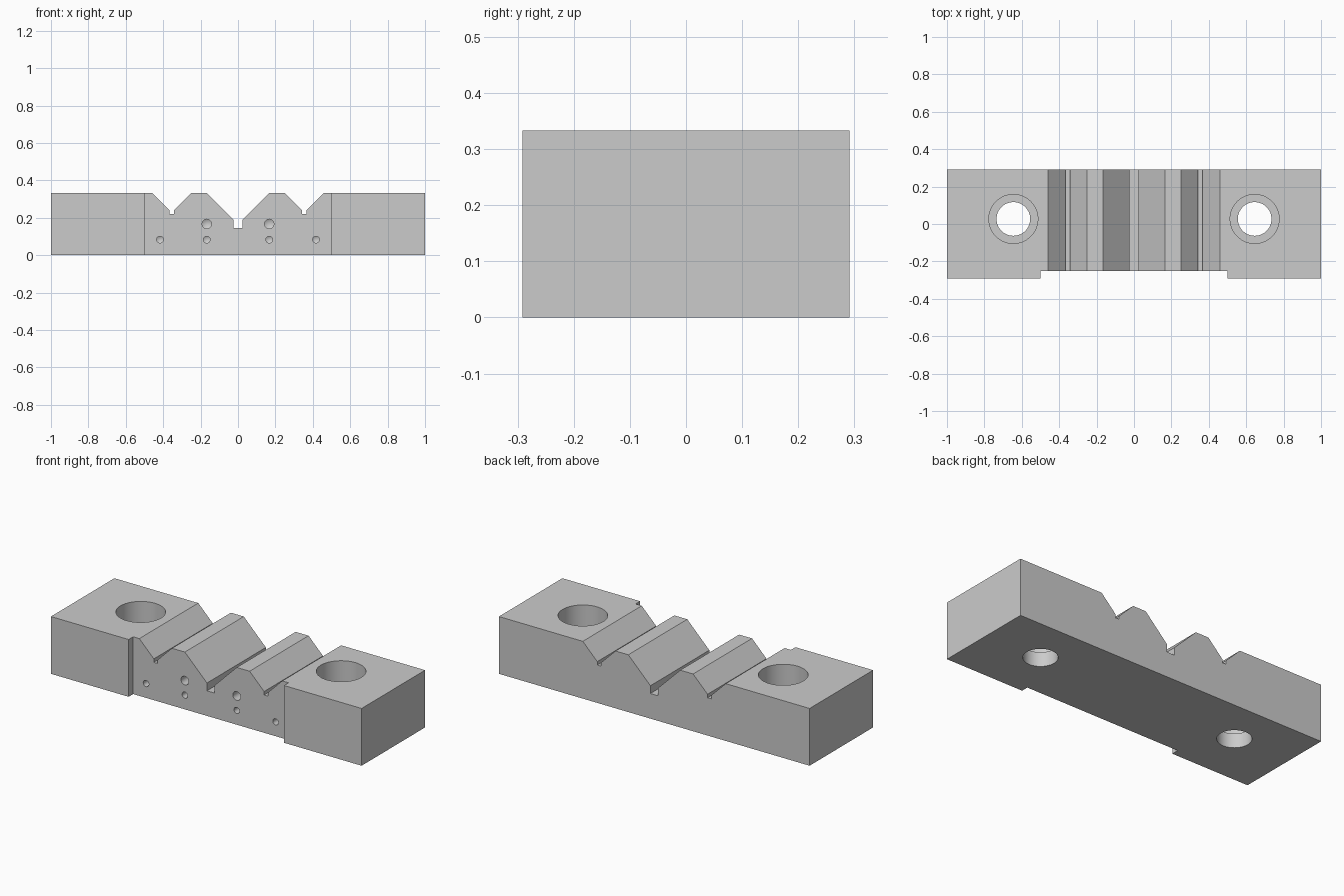
import bpy, bmesh, math
from mathutils import Matrix, Vector

if "Cube" in bpy.data.objects:
    bpy.data.objects.remove(bpy.data.objects["Cube"])

W, D, H = 1.0, 0.2917, 0.3333


def make_object(name, bm):
    bmesh.ops.recalc_face_normals(bm, faces=bm.faces)
    mesh = bpy.data.meshes.new(name)
    bm.to_mesh(mesh)
    bm.free()
    obj = bpy.data.objects.new(name, mesh)
    bpy.context.collection.objects.link(obj)
    return obj


def prism(name, points, offset):
    """Extrude a closed outline of 3D points along offset."""
    bm = bmesh.new()
    face = bm.faces.new([bm.verts.new(p) for p in points])
    moved = bmesh.ops.extrude_face_region(bm, geom=[face])["geom"]
    verts = [g for g in moved if isinstance(g, bmesh.types.BMVert)]
    bmesh.ops.translate(bm, verts=verts, vec=Vector(offset))
    return make_object(name, bm)


def groove(name, x, half_top, half_slot, slot_floor):
    """45 degree V groove with a relief slot along its bottom."""
    e = 0.05
    zv = H - (half_top - half_slot)
    right = [(half_slot, slot_floor), (half_slot, zv), (half_top + e, H + e)]
    outline = right + [(-a, z) for a, z in reversed(right)]
    return prism(name, [(x + a, -0.5, z) for a, z in outline], (0, 1, 0))


def lathe(name, profile, matrix, segments=48):
    """Spin an (r, h) profile that starts and ends on the axis."""
    bm = bmesh.new()
    verts = [bm.verts.new((r, 0, h)) for r, h in profile]
    edges = [bm.edges.new(pair) for pair in zip(verts, verts[1:])]
    bmesh.ops.spin(bm, geom=verts + edges, cent=(0, 0, 0), axis=(0, 0, 1),
                   angle=math.tau, steps=segments, use_duplicate=False)
    bmesh.ops.remove_doubles(bm, verts=bm.verts, dist=1e-5)
    bmesh.ops.transform(bm, matrix=matrix, verts=bm.verts)
    return make_object(name, bm)


# Block outline with the shallow front recess
outline = [(-W, -D), (-0.5, -D), (-0.5, -0.25), (0.5, -0.25),
           (0.5, -D), (W, -D), (W, D), (-W, D)]
block = prism("vee_block", [(x, y, 0) for x, y in outline], (0, 0, H))

# Large centre groove
cutters = [groove("centre_groove", 0, 0.167, 0.025, 0.146)]

into_front = Matrix.Rotation(-math.pi / 2, 4, "X")
for side in (-1, 1):
    # Small outer grooves
    cutters.append(groove("outer_groove", side * 0.355, 0.105, 0.012, 0.22))
    # Counterbored mounting holes
    cutters.append(lathe("bolt_hole",
                         [(0, -0.1), (0.09, -0.1), (0.09, 0.083),
                          (0.131, 0.083), (0.131, 0.5), (0, 0.5)],
                         Matrix.Translation((side * 0.645, 0.027, 0)), 64))
    # Blind drilled holes with conical ends in the front
    for x, z, r in ((0.167, 0.167, 0.025), (0.167, 0.083, 0.018),
                    (0.417, 0.083, 0.018)):
        cutters.append(lathe("pin_hole",
                             [(0, -0.05), (r, -0.05), (r, 0.12),
                              (0, 0.12 + 0.58 * r)],
                             Matrix.Translation((side * x, -0.25, z)) @ into_front, 32))

# Cut everything and discard the cutters
bpy.context.view_layer.objects.active = block
block.select_set(True)
for cutter in cutters:
    mod = block.modifiers.new("cut", "BOOLEAN")
    mod.operation = "DIFFERENCE"
    mod.solver = "EXACT"
    mod.object = cutter
    bpy.ops.object.modifier_apply(modifier=mod.name)
    bpy.data.objects.remove(cutter, do_unlink=True)

bpy.ops.object.shade_smooth_by_angle(angle=math.radians(25))
